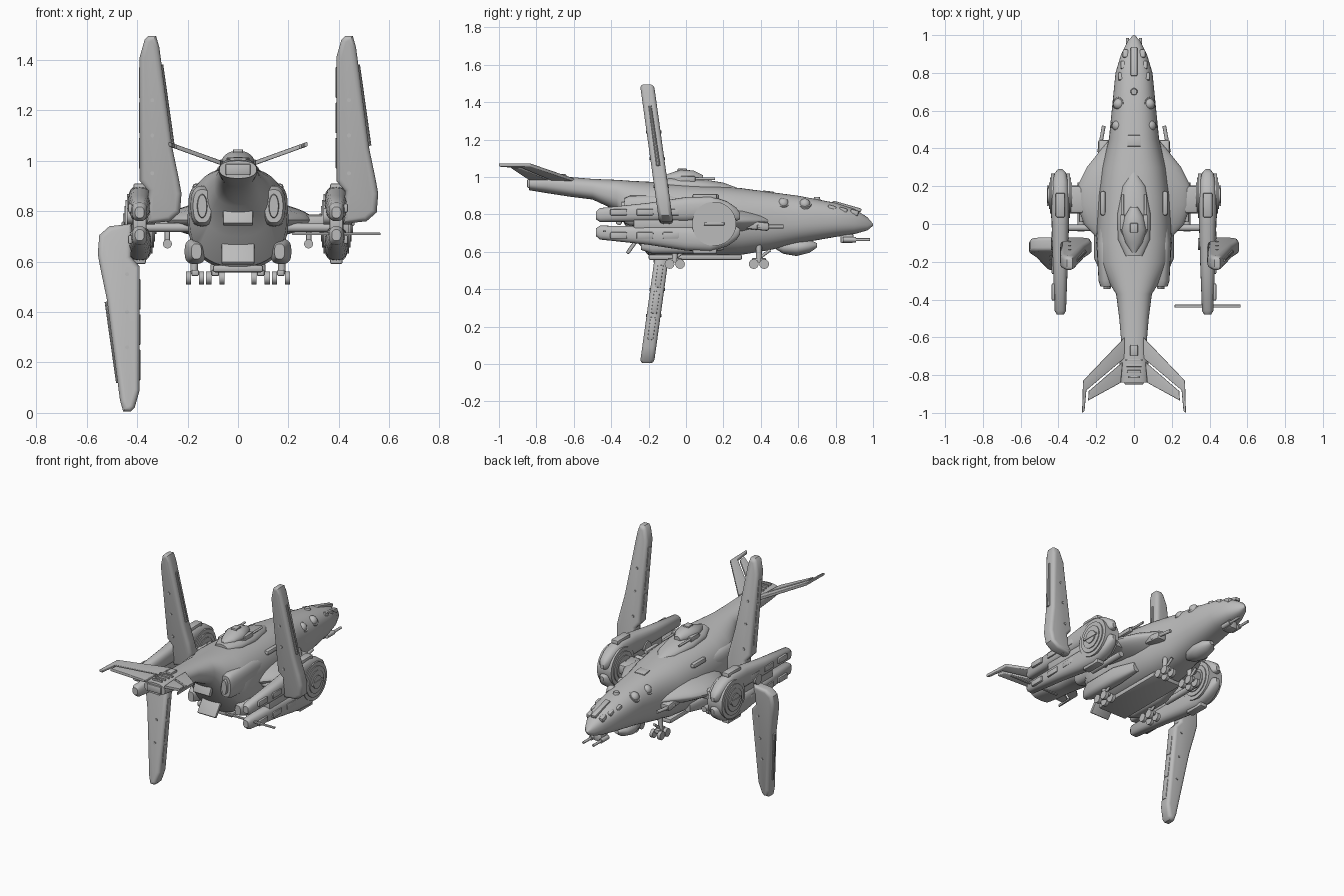
import bpy, bmesh, math
from mathutils import Vector, Matrix

if "Cube" in bpy.data.objects:
    bpy.data.objects.remove(bpy.data.objects["Cube"], do_unlink=True)

GREY = (0.5, 0.5, 0.5, 1)
grey = bpy.data.materials.new("hull_grey")
grey.use_nodes = True
grey.diffuse_color = GREY
grey.node_tree.nodes["Principled BSDF"].inputs["Base Color"].default_value = GREY


def finish(name, bm, angle=35):
    bmesh.ops.recalc_face_normals(bm, faces=bm.faces)
    mesh = bpy.data.meshes.new(name)
    bm.to_mesh(mesh)
    bm.free()
    mesh.materials.append(grey)
    ob = bpy.data.objects.new(name, mesh)
    bpy.context.collection.objects.link(ob)
    bpy.ops.object.select_all(action='DESELECT')
    ob.select_set(True)
    bpy.context.view_layer.objects.active = ob
    bpy.ops.object.shade_smooth_by_angle(angle=math.radians(angle))
    return ob


def loft(name, sections, n=32, power=2.0):
    """Skin superellipse sections (y, x, z, half width, half height)."""
    bm = bmesh.new()
    rings = []
    for y, cx, cz, rx, rz in sections:
        ring = []
        for i in range(n):
            a = 2 * math.pi * i / n
            c, s = math.cos(a), math.sin(a)
            ring.append(bm.verts.new((cx + rx * math.copysign(abs(c) ** (2 / power), c), y,
                                      cz + rz * math.copysign(abs(s) ** (2 / power), s))))
        rings.append(ring)
    for a, b in zip(rings, rings[1:]):
        for i in range(n):
            j = (i + 1) % n
            bm.faces.new((a[i], a[j], b[j], b[i]))
    bm.faces.new(rings[0])
    bm.faces.new(rings[-1])
    return finish(name, bm)


def slab(name, points, depth, bevel):
    """Outline extruded along depth, with rounded rims."""
    bm = bmesh.new()
    d = Vector(depth)
    face = bm.faces.new([bm.verts.new(Vector(p) - d / 2) for p in points])
    ext = bmesh.ops.extrude_face_region(bm, geom=[face], use_keep_orig=True)
    top = [g for g in ext["geom"] if isinstance(g, bmesh.types.BMFace)][0]
    bmesh.ops.translate(bm, verts=top.verts[:], vec=d)
    rims = list(set(face.edges[:] + top.edges[:]))
    bmesh.ops.recalc_face_normals(bm, faces=bm.faces)
    bmesh.ops.bevel(bm, geom=rims, offset=bevel, segments=4, profile=0.5,
                    affect='EDGES', clamp_overlap=False)
    return finish(name, bm, 40)


def box(name, loc, size, bevel=0.006, tilt=0.0):
    bm = bmesh.new()
    bmesh.ops.create_cube(bm, size=1, matrix=Matrix.Diagonal((*size, 1)))
    bmesh.ops.bevel(bm, geom=bm.edges[:], offset=bevel, segments=2, profile=0.5, affect='EDGES')
    bmesh.ops.transform(bm, verts=bm.verts,
                        matrix=Matrix.Translation(loc) @ Matrix.Rotation(tilt, 4, 'X'))
    return finish(name, bm)


def tube(name, a, b, r, r2=None, n=16):
    a, b = Vector(a), Vector(b)
    bm = bmesh.new()
    m = Matrix.Translation((a + b) / 2) @ (b - a).to_track_quat('Z', 'Y').to_matrix().to_4x4()
    bmesh.ops.create_cone(bm, cap_ends=True, segments=n, radius1=r,
                          radius2=r if r2 is None else r2, depth=(b - a).length, matrix=m)
    return finish(name, bm)


def ball(name, loc, size):
    bm = bmesh.new()
    bmesh.ops.create_uvsphere(bm, u_segments=24, v_segments=12, radius=1,
                              matrix=Matrix.Translation(loc) @ Matrix.Diagonal((*size, 1)))
    return finish(name, bm)


# Fuselage: y, half width, bottom, top
HULL = [(1.0, .004, .74, .75), (.97, .032, .715, .785), (.9, .068, .695, .83),
        (.8, .098, .68, .862), (.6, .118, .645, .90), (.45, .133, .61, .92),
        (.3, .17, .585, .94), (.15, .19, .575, .955), (-.1, .2, .57, .97),
        (-.2, .193, .58, .975), (-.3, .14, .70, .98), (-.37, .095, .82, .985),
        (-.5, .078, .88, .99), (-.62, .068, .895, 1.0), (-.75, .077, .915, 1.008),
        (-.84, .074, .93, 1.0)]
loft("fuselage", [(y, 0, (b + t) / 2, w, (t - b) / 2) for y, w, b, t in HULL], 48, 2.4)
SHOULDER = [(.47, .11, .03), (.4, .17, .06), (.3, .25, .08), (.2, .3, .085),
            (.1, .3, .08), (0, .265, .07), (-.08, .19, .05)]
loft("wing_shoulder", [(y, 0, .765, w, h) for y, w, h in SHOULDER], 40, 1.7)
loft("dorsal_fairing", [(.28, 0, .93, .01, .01), (.2, 0, .94, .06, .03), (.05, 0, .95, .088, .045),
                        (-.08, 0, .96, .085, .04), (-.17, 0, .965, .045, .025)], 32)

# Dorsal turret with twin guns
tube("turret_ring", (0, -.02, .96), (0, -.02, .99), .075, .07, 32)
loft("turret_dome", [(-.15, 0, .985, .012, .012), (-.1, 0, .99, .045, .025), (-.03, 0, .995, .065, .045),
                     (.04, 0, .995, .05, .04), (.09, 0, .99, .02, .02)], 24)
box("turret_hatch", (0, -.02, 1.038), (.04, .05, .014), .004)

# Rear ramp, door frame and tail louvres
box("rear_ramp", (0, -.262, .665), (.13, .02, .18), .006, -.62)
box("rear_hatch", (0, -.338, .80), (.12, .03, .12), .008, -.45)
for i in range(4):
    box("tail_louvre", (0, -.72 - i * .03, 1.006), (.09 - .008 * i, .012, .012), .003)
box("tail_vent", (0, -.84, .965), (.1, .02, .045), .006)
box("spine_block", (0, -.67, 1.005), (.04, .06, .02), .005)
box("belly_keel", (0, .05, .572), (.2, .5, .03), .01)
tube("dorsal_socket", (0, .7, .87), (0, .7, .893), .022, .015)
box("nose_crest", (0, .86, .843), (.035, .16, .02), .006, -.28)
box("neck_plate", (0, .44, .918), (.07, .06, .014), .004, -.12)

# Chin sensor pod and gun
loft("chin_pod", [(.48, 0, .625, .01, .01), (.52, 0, .625, .045, .035), (.59, 0, .623, .06, .045),
                  (.66, 0, .63, .05, .035), (.7, 0, .635, .015, .012)], 24)
box("chin_gun_mount", (0, .86, .672), (.06, .07, .05), .01)

FIN = [(.05, -.60), (.27, -.83), (.275, -1.0), (.262, -.99), (.252, -.88), (.05, -.71)]
FLAP = [(.06, -.73), (.24, -.885), (.243, -.935), (.07, -.84)]
BLADE = [(0, .17), (0, .66), (.02, .73), (.035, .745), (.065, .745), (.078, .70), (.13, .30),
         (.155, .18), (.166, .12), (.16, .045), (.12, .01), (.03, 0), (.03, .08), (.035, .13)]
PRONG = [(-.48, .045, .018, .022), (-.46, .047, .03, .037), (-.2, .062, .04, .05),
         (0, .077, .046, .066), (.13, .085, .047, .065), (.22, .07, .042, .05),
         (.27, .05, .03, .035), (.29, .04, .012, .015)]


def blade(name, side_x, out, up):
    """Tall wing blade swept aft away from the nacelle."""
    def place(u, v):
        return (side_x + out * u, -.105 - .139 * v, .75 + up * v)
    slab(name, [place(u, v) for u, v in BLADE], (0, .075, 0), .02)
    # Raised edge strip and rivets along the straight side
    for v in (.28, .42, .56):
        box(name + "_strip", place(.001, v), (.008, .03, .12), .003, up * .139)
    for v in (.2, .35, .49):
        p = Vector(place(.05, v))
        tube(name + "_rivet", p + Vector((0, -.042, 0)), p + Vector((0, .042, 0)), .008, n=10)
    # Slim inset-style panel on the sloping side
    a, b = Vector(place(.128, .31)), Vector(place(.086, .63))
    tube(name + "_rail", a, b, .011, .008, 10)


for s in (-1, 1):
    # Tail fins
    for part, outline in (("tail_fin", FIN), ("tail_flap", FLAP)):
        slab(part, [(s * x, y, .985 + .36 * (x - .05)) for x, y in outline], (0, 0, .018), .004)

    # Nose domes, windows and guns
    for y, x, z in ((.52, .086, .858), (.635, .08, .855)):
        n = Vector((s * .62, 0, .78))
        c = Vector((s * x, y, z))
        tube("observation_ring", c - n * .02, c + n * .008, .04, .036, 24)
        ball("observation_dome", c, (.03, .03, .03))
    for i in range(3):
        box("cockpit_window", (s * (.045 + .012 * i), .9 - .06 * i, .81 + .012 * i), (.03, .045, .03), .008, -.3)
    tube("chin_gun", (s * .035, .85, .665), (s * .035, .985, .665), .008)
    tube("chin_gun_sleeve", (s * .035, .84, .665), (s * .035, .91, .665), .014)
    tube("turret_gun", (s * .06, -.03, .99), (s * .06, .155, .99), .007)
    box("turret_gun_body", (s * .06, .01, .99), (.024, .08, .03), .005)

    # Rear engine pods
    loft("engine_pod", [(-.33, s * .142, .82, .036, .066), (-.3, s * .142, .82, .046, .08),
                        (-.1, s * .145, .82, .052, .085), (.1, s * .14, .82, .03, .05)], 24, 2.6)
    loft("engine_nozzle", [(-.345, s * .142, .82, .018, .045), (-.32, s * .142, .82, .022, .05)], 20)
    box("shoulder_vent", (s * .165, .11, .895), (.03, .13, .03), .012)
    box("side_intake", (s * .16, .38, .74), (.06, .13, .045), .012, -.1)
    tube("side_gun", (s * .185, .38, .735), (s * .16, .52, .735), .01)

    # Lower sponsons and landing gear
    loft("lower_sponson", [(-.24, s * .165, .64, .02, .03), (-.18, s * .17, .64, .042, .05),
                           (.05, s * .17, .64, .042, .05), (.2, s * .15, .64, .02, .03)], 20, 2.8)
    for y, x in ((-.06, .17), (.39, .09)):
        tube("gear_leg", (s * x, y, .65), (s * (x + .005), y, .55), .015)
        box("gear_truck", (s * x, y, .555), (.03, .075, .025), .006)
        for dy in (-.028, .028):
            for dx in (-.026, .026):
                tube("gear_wheel", (s * x + dx - .01, y + dy, .535), (s * x + dx + .01, y + dy, .535), .026)
        tube("gear_brace", (s * x, y + .06, .61), (s * x, y, .565), .008)

    # Stub wing, under-wing gun and nacelle
    box("stub_wing", (s * .28, .13, .755), (.2, .15, .065), .02)
    tube("stub_pipe", (s * .18, -.02, .735), (s * .38, -.02, .735), .018)
    tube("wing_gun", (s * .28, -.04, .67), (s * .28, .22, .67), .018)
    box("wing_gun_pylon", (s * .28, .06, .70), (.022, .1, .07), .006)
    nx = s * .39
    for up in (-1, 1):
        loft("nacelle_prong", [(y, nx, .75 + up * z, rx, rz) for y, z, rx, rz in PRONG], 24, 2.6)
        for y in (-.36, -.22, -.08):
            box("prong_plate", (nx + s * .037, y, .75 + up * .062), (.018, .09, .035), .006)
        box("prong_cap", (nx, .1, .75 + up * .145), (.05, .13, .03), .008)
    box("nacelle_core", (nx, -.08, .75), (.055, .4, .07), .008)
    tube("nacelle_drum", (nx - .05, .15, .75), (nx + .05, .15, .75), .118, n=40)
    for r, w in ((.095, .056), (.07, .061), (.04, .067)):
        tube("drum_disc", (nx - w, .15, .75), (nx + w, .15, .75), r, n=36)
    box("drum_bar", (nx + s * .066, .15, .75), (.01, .11, .016), .003)
    tube("wing_pivot", (nx - .05, -.105, .78), (nx + .06, -.105, .78), .032, n=24)

# Wing blades and the rear cross rod
blade("right_upper_blade", -.39, 1, 1)
blade("right_lower_blade", -.39, -1, -1)
blade("left_upper_blade", .39, 1, 1)
box("rear_cross_rod", (.39, -.435, .71), (.35, .016, .01), .003)
